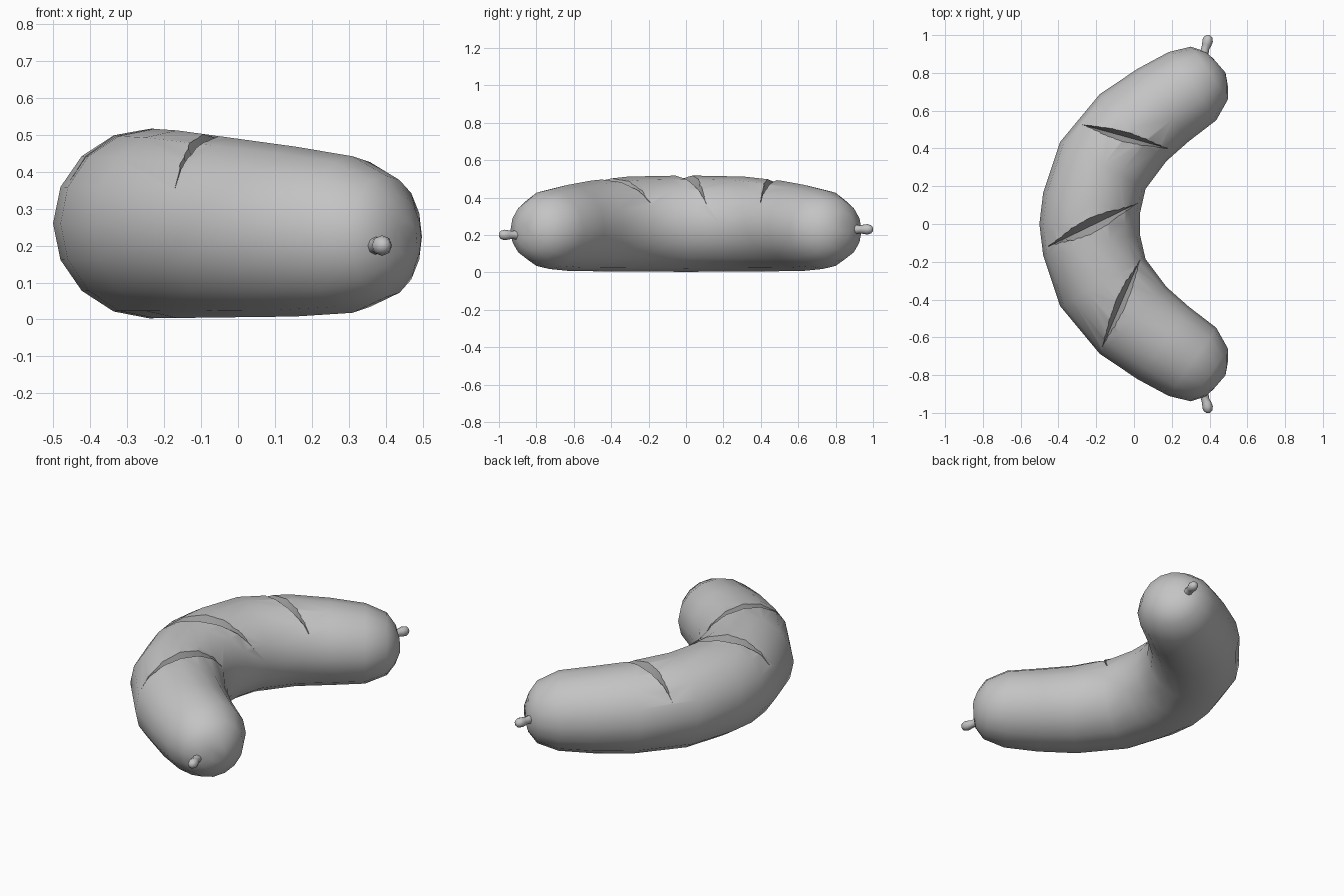
import bpy, bmesh, math
from mathutils import Vector

if "Cube" in bpy.data.objects:
    bpy.data.objects.remove(bpy.data.objects["Cube"])


def material(name, value):
    m = bpy.data.materials.new(name)
    m.diffuse_color = (value, value, value, 1)
    m.use_nodes = True
    m.node_tree.nodes["Principled BSDF"].inputs["Base Color"].default_value = m.diffuse_color
    return m


skin = material("grey skin", 0.55)
inside = material("dark grey cut", 0.36)


def make_object(name, bm, index=0):
    bmesh.ops.recalc_face_normals(bm, faces=bm.faces)
    me = bpy.data.meshes.new(name)
    for f in bm.faces:
        f.material_index = index
        f.smooth = True
    bm.to_mesh(me)
    bm.free()
    me.materials.append(skin)
    me.materials.append(inside)
    ob = bpy.data.objects.new(name, me)
    bpy.context.collection.objects.link(ob)
    return ob


def sweep(name, sections, sides):
    """Skin elliptical rings (x, y, z, half width, half height) along a path."""
    bm = bmesh.new()
    rings = []
    for i, (x, y, z, w, h) in enumerate(sections):
        a = Vector(sections[max(i - 1, 0)][:2])
        b = Vector(sections[min(i + 1, len(sections) - 1)][:2])
        t = (b - a).normalized()
        ring = []
        for k in range(sides):
            an = math.tau * k / sides
            d = w * math.cos(an)
            ring.append(bm.verts.new((x + t.y * d, y - t.x * d, z + h * math.sin(an))))
        rings.append(ring)
    for r, s in zip(rings, rings[1:]):
        for k in range(sides):
            n = (k + 1) % sides
            bm.faces.new((r[k], r[n], s[n], s[k]))
    bm.faces.new(rings[0])
    bm.faces.new(rings[-1])
    return make_object(name, bm)


# Curved body: half the path, mirrored to the other end
half = [
    (-0.225, 0.11, 0.26, 0.262, 0.256),
    (-0.165, 0.31, 0.258, 0.258, 0.254),
    (-0.005, 0.51, 0.248, 0.25, 0.242),
    (0.155, 0.63, 0.238, 0.235, 0.23),
    (0.31, 0.73, 0.23, 0.22, 0.212),
    (0.40, 0.80, 0.225, 0.17, 0.165),
    (0.44, 0.822, 0.222, 0.105, 0.105),
    (0.455, 0.835, 0.22, 0.045, 0.045),
]
mirrored = [(x, -y, z, w, h) for x, y, z, w, h in reversed(half)]
middle = [(-0.235, 0.0, 0.26, 0.266, 0.258)]
body = sweep("sausage_body", mirrored + middle + half, 16)


# Lens-shaped V cutters for the three slits
def slit_cutter(name, p, q):
    p, q = Vector(p), Vector(q)
    side = Vector((p.y - q.y, q.x - p.x)).normalized()
    bm = bmesh.new()
    rings = []
    for i in range(13):
        u = -1 + i / 6
        lens = 1 - u * u
        c = p.lerp(q, (u + 1) / 2)
        w = 0.09 * lens + 0.002
        l, r = c + side * w, c - side * w
        rings.append([bm.verts.new((c.x, c.y, 0.35 + 0.10 * lens)),
                      bm.verts.new((l.x, l.y, 0.6)),
                      bm.verts.new((r.x, r.y, 0.6))])
    for a, b in zip(rings, rings[1:]):
        for k in range(3):
            n = (k + 1) % 3
            bm.faces.new((a[k], a[n], b[n], b[k]))
    bm.faces.new(rings[0])
    bm.faces.new(rings[-1])
    ob = make_object(name, bm, 1)
    ob.hide_render = True
    return ob


slits = [((-0.29, 0.53), (0.18, 0.40)),
         ((-0.455, -0.12), (0.03, 0.115)),
         ((0.03, -0.19), (-0.17, -0.655))]
cutters = []
for i, (p, q) in enumerate(slits):
    cutter = slit_cutter("slit_cutter_%d" % (i + 1), p, q)
    mod = body.modifiers.new("slit", 'BOOLEAN')
    mod.operation = 'DIFFERENCE'
    mod.solver = 'EXACT'
    mod.object = cutter
    cutters.append(cutter)

# Bake the cuts and drop the cutters
bpy.context.view_layer.update()
deps = bpy.context.evaluated_depsgraph_get()
baked = bpy.data.meshes.new_from_object(body.evaluated_get(deps))
body.modifiers.clear()
body.data = baked
for c in cutters:
    bpy.data.objects.remove(c)


# Twisted casing knots at both ends
def knot(name, s, z):
    path = [(0.365, 0.85, 0.024, 0.024), (0.37, 0.90, 0.024, 0.026),
            (0.378, 0.93, 0.021, 0.021), (0.385, 0.95, 0.025, 0.025),
            (0.39, 0.97, 0.028, 0.028), (0.393, 0.99, 0.022, 0.022),
            (0.394, 1.0, 0.009, 0.009)]
    return sweep(name, [(x, s * y, z, w, h) for x, y, w, h in path], 8)


parts = [body, knot("back_knot", 1, 0.23), knot("front_knot", -1, 0.20)]

# Smooth skin, sharp slit edges
bpy.ops.object.select_all(action='DESELECT')
for ob in parts:
    ob.select_set(True)
bpy.context.view_layer.objects.active = body
bpy.ops.object.shade_smooth_by_angle(angle=math.radians(45))
